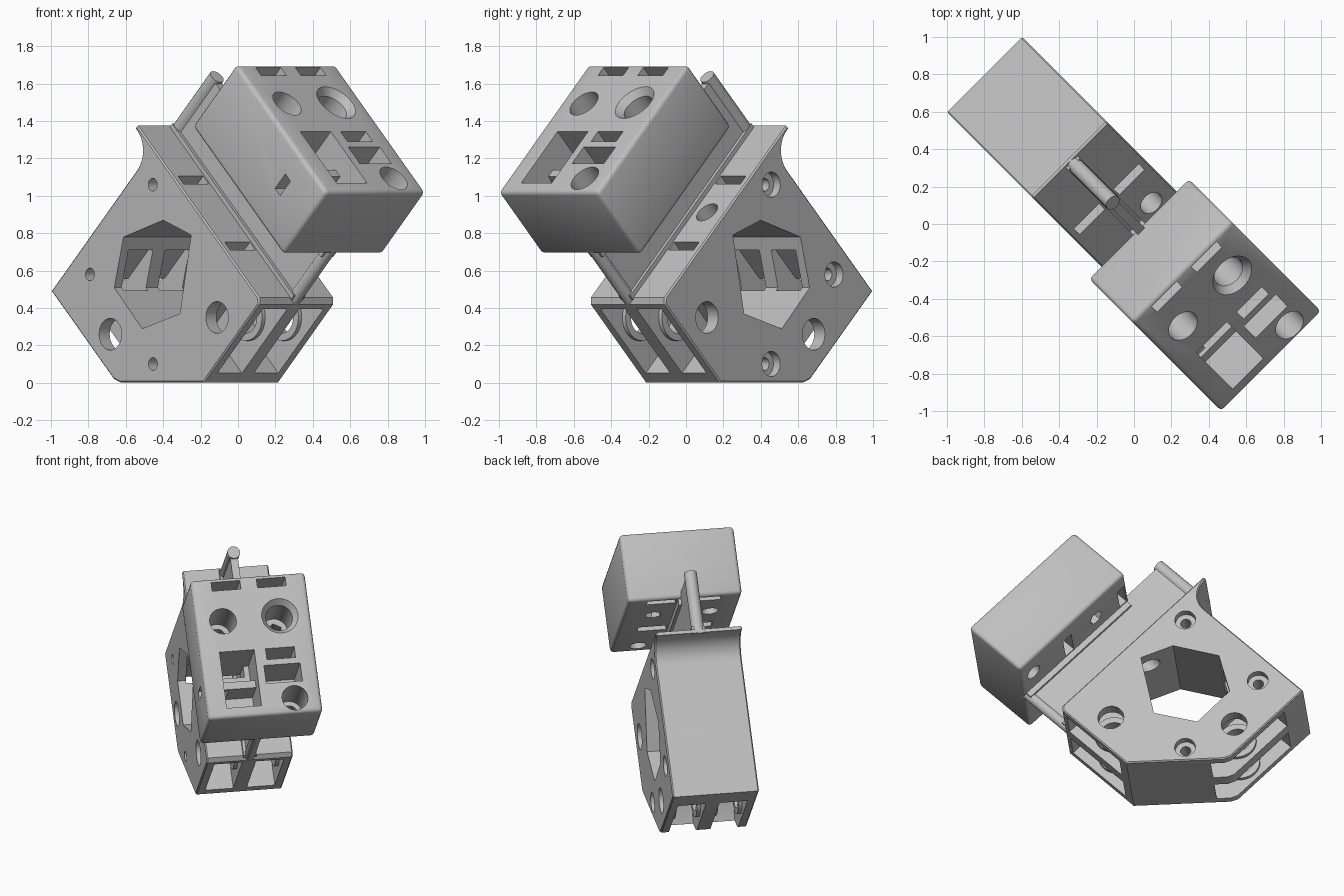
import bpy, bmesh, math
from mathutils import Matrix, Vector

if "Cube" in bpy.data.objects:
    bpy.data.objects.remove(bpy.data.objects["Cube"])

# Local frame: x = across the plates (w), y = along the plates (q), z = towards the head block (p)
R = math.sqrt(0.5)
W, Q, P = Vector((R, R, 0)), Vector((-0.5, 0.5, R)), Vector((0.5, -0.5, R))
TILT = Matrix((W, Q, P)).transposed().to_4x4()

grey = bpy.data.materials.new("light_grey")
grey.diffuse_color = (0.52, 0.52, 0.52, 1)
grey.use_nodes = True
grey.node_tree.nodes["Principled BSDF"].inputs["Base Color"].default_value = grey.diffuse_color


def make(name, bm):
    bmesh.ops.recalc_face_normals(bm, faces=bm.faces[:])
    me = bpy.data.meshes.new(name)
    bm.to_mesh(me)
    bm.free()
    ob = bpy.data.objects.new(name, me)
    bpy.context.collection.objects.link(ob)
    me.materials.append(grey)
    return ob


def bevel(bm, size, test=lambda e: True, seg=3):
    bmesh.ops.bevel(bm, geom=[e for e in bm.edges if test(e)], offset=size,
                    segments=seg, profile=0.5, affect='EDGES')


def box(w, q, p, name="cutter", r=0):
    bm = bmesh.new()
    bmesh.ops.create_cube(bm, size=1)
    for v in bm.verts:
        v.co = [a[0] if c < 0 else a[1] for a, c in zip((w, q, p), v.co)]
    if r:
        bevel(bm, r)
    return make(name, bm)


def prism(points, w0, w1, name="cutter", r=0):
    """Extrude a (p, q) outline across the plates."""
    bm = bmesh.new()
    f = bm.faces.new([bm.verts.new((w0, q, p)) for p, q in points])
    ext = bmesh.ops.extrude_face_region(bm, geom=[f])
    for v in [g for g in ext["geom"] if isinstance(g, bmesh.types.BMVert)]:
        v.co.x = w1
    if r:
        bevel(bm, r, lambda e: abs(e.verts[0].co.x - e.verts[1].co.x) < 1e-5, 1)
    return make(name, bm)


def cyl(axis, a, b, lo, hi, r1, r2=None, n=32, name="cutter"):
    """Cylinder or cone. axis 'w': a, b = p, q.  axis 'p': a, b = w, q."""
    bm = bmesh.new()
    bmesh.ops.create_cone(bm, cap_ends=True, segments=n, radius1=r1,
                          radius2=r1 if r2 is None else r2, depth=hi - lo)
    mid = (lo + hi) / 2
    if axis == 'w':
        bm.transform(Matrix.Translation((mid, b, a)) @ Matrix.Rotation(math.pi / 2, 4, 'Y'))
    else:
        bm.transform(Matrix.Translation((a, b, mid)))
    return make(name, bm)


def boolean(ob, tools, op='DIFFERENCE'):
    for t in tools:
        m = ob.modifiers.new("bool", 'BOOLEAN')
        m.operation, m.solver, m.object = op, 'EXACT', t
    deps = bpy.context.evaluated_depsgraph_get()
    me = bpy.data.meshes.new_from_object(ob.evaluated_get(deps))
    ob.modifiers.clear()
    ob.data = me
    for t in tools:
        bpy.data.objects.remove(t, do_unlink=True)


# ---- plate body with thin curved flange ----
arc = [(0.46 + 0.152 * math.sin(t), 1.298 - 0.152 * math.cos(t))
       for t in (i * math.pi / 2 / 10 for i in range(11))]
outline = [(-0.452, 1.146), (-0.452, 0.48), (-0.43, 0.434), (0.02, -0.016), (0.61, -0.016),
           (0.635, 0.01), (0.635, 1.312), (0.612, 1.312)] + arc[::-1]
body = prism(outline, -0.285, 0.285, "plate_body", 0.008)

PIVOTS = [(0.337, 0.158), (-0.297, 0.665)]
SCREWS = [(0.495, 1.004), (-0.18, 1.0), (-0.182, 0.325)]
cuts = []
# two gaps between the three plates, open on the end and the underside
for w0, w1 in ((-0.23, -0.045), (0.045, 0.23)):
    cuts.append(box((w0, w1), (-0.2, 0.31), (0.09, 0.575)))
    cuts.append(prism([(-0.6, 0.27), (-0.37, 0.37), (-0.27, 0.42), (-0.2, 0.47), (-0.16, 0.55),
                       (-0.16, 0.97), (-0.6, 0.97)], w0, w1))
    cuts.append(box((w0, w1), (0.8, 0.95), (-0.2, 0.08)))
boolean(body, cuts)

# raised washers beside each pivot hole
rings = [cyl('w', p, q, lo, lo + 0.03, 0.125) for p, q in PIVOTS
         for lo in (-0.235, -0.07, 0.04, 0.205)]
boolean(body, rings, 'UNION')

# six-sided opening, pivot holes, screw holes
cuts = [prism([(0.417, 0.813), (0.51, 0.608), (0.152, 0.371), (-0.106, 0.516),
               (-0.1, 0.82), (0.141, 0.962)], -0.4, 0.4)]
cuts += [cyl('w', p, q, -0.4, 0.4, 0.085) for p, q in PIVOTS]
for p, q in SCREWS:
    cuts.append(cyl('w', p, q, -0.4, 0.4, 0.034, n=20))
    cuts.append(cyl('w', p, q, 0.235, 0.4, 0.068, n=24))
# strap slots and round hole in the flange face
for s in (-1, 1):
    w = tuple(sorted((0.055 * s, 0.245 * s)))
    cuts.append(box(w, (0.87, 0.93), (0.36, 0.8)))
    cuts.append(box(w, (0.37, 0.43), (0.42, 0.8)))
cuts.append(cyl('p', 0.145, 0.655, 0.4, 0.8, 0.065))
boolean(body, cuts)

# ---- thin joining rib with rounded ends ----
rib = box((-0.025, 0.025), (0.015, 1.28), (0.61, 1.03), "joining_rib")
boolean(rib, [cyl('p', 0, 0.015, 0.61, 1.03, 0.035, n=20),
              cyl('p', 0, 1.27, 0.61, 1.045, 0.042, n=20),
              prism([(0.62, 0.0), (0.66, 0.0), (0.66, 1.3), (0.62, 1.3)], -0.045, 0.045),
              prism([(0.95, 0.0), (1.02, 0.0), (1.02, 0.93), (0.95, 0.93)], -0.045, 0.045)],
        'UNION')

# ---- head block ----
head = box((-0.378, 0.378), (-0.02, 0.95), (0.99, 1.46), "head_block", 0.025)
cuts = []
for s in (-1, 1):
    w = tuple(sorted((0.055 * s, 0.245 * s)))
    cuts.append(box(w, (0.865, 0.925), (0.9, 1.6)))
    cuts.append(box(w, (0.365, 0.44), (0.9, 1.6)))
# deep window with a sunken crossbar
cuts.append(box((-0.25, -0.02), (0.05, 0.22), (1.15, 1.6)))
cuts.append(box((-0.25, -0.02), (0.05, 0.44), (1.34, 1.6)))
cuts.append(box((-0.25, -0.02), (0.27, 0.44), (1.15, 1.6)))
# second window with its shallow step
cuts.append(box((0.03, 0.27), (0.20, 0.325), (1.15, 1.6)))
# three round bores with narrower through holes
for w, q, r in ((-0.2, 0.652, 0.088), (0.177, 0.66, 0.088), (0.206, 0.087, 0.085)):
    cuts.append(cyl('p', w, q, 1.16, 1.6, r))
    cuts.append(cyl('p', w, q, 0.9, 1.3, 0.055, n=6 if w == 0.177 else 24))
cuts.append(cyl('p', 0.177, 0.66, 1.42, 1.47, 0.088, 0.128))
# small side opening
cuts.append(box((-0.5, -0.2), (0.215, 0.27), (1.2, 1.31)))
boolean(head, cuts)

# ---- stand the parts up and shade them ----
for ob in (body, rib, head):
    ob.data.transform(TILT)
    ob.data.update()
    bpy.ops.object.select_all(action='DESELECT')
    ob.select_set(True)
    bpy.context.view_layer.objects.active = ob
    bpy.ops.object.shade_smooth_by_angle(angle=math.radians(30))
